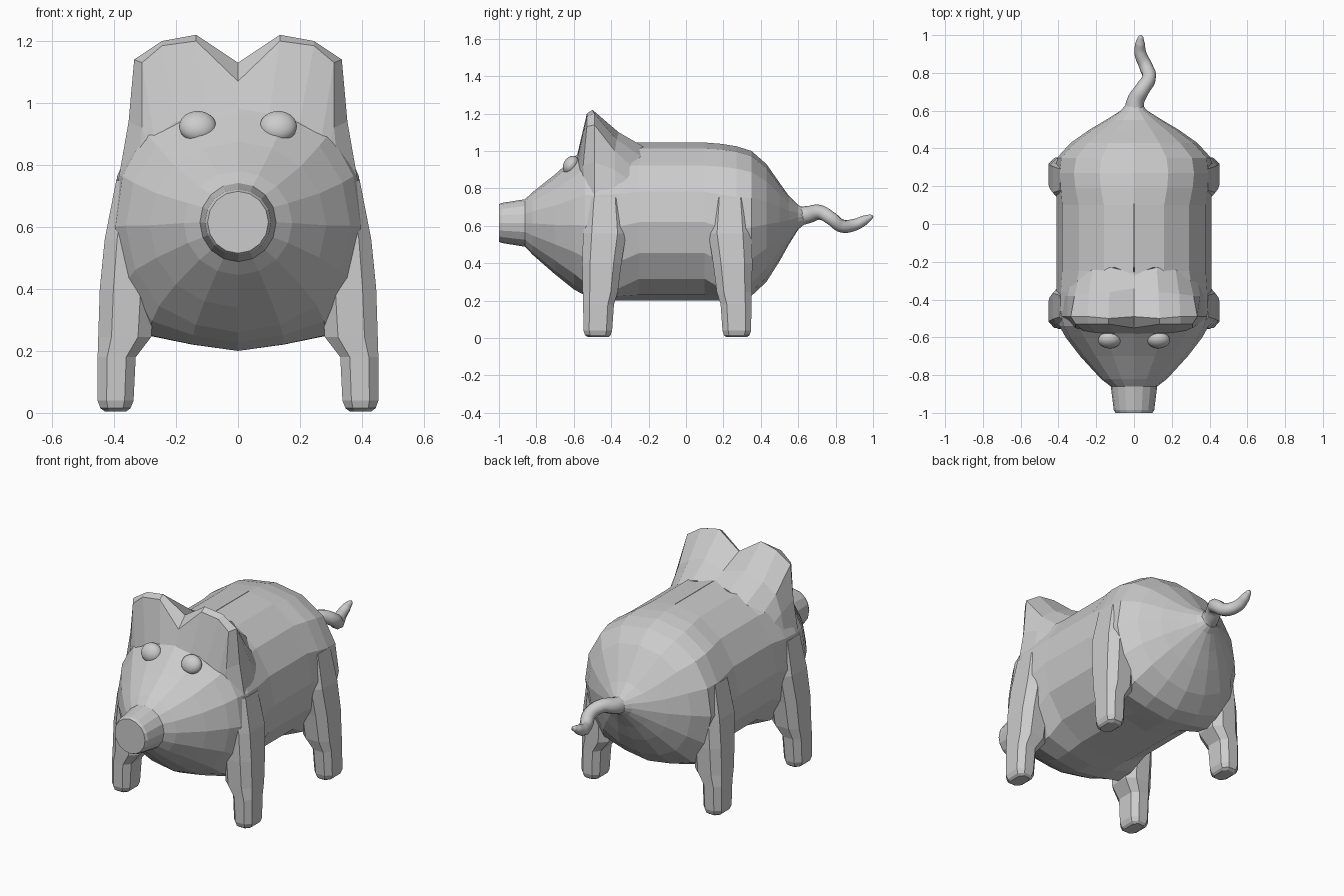
import bpy, bmesh, math
from mathutils import Vector

if "Cube" in bpy.data.objects:
    bpy.data.objects.remove(bpy.data.objects["Cube"])


def loft(name, rings):
    """Closed mesh skinned through rings with equal point counts."""
    bm = bmesh.new()
    loops = [[bm.verts.new(p) for p in r] for r in rings]
    n = len(loops[0])
    for a, b in zip(loops, loops[1:]):
        for i in range(n):
            j = (i + 1) % n
            bm.faces.new((a[i], a[j], b[j], b[i]))
    bm.faces.new(loops[0][::-1])
    bm.faces.new(loops[-1])
    bmesh.ops.recalc_face_normals(bm, faces=bm.faces)
    me = bpy.data.meshes.new(name)
    bm.to_mesh(me)
    bm.free()
    ob = bpy.data.objects.new(name, me)
    bpy.context.collection.objects.link(ob)
    return ob


# Body: round section, blended to a fuller one where the legs join
belly = [(0, -1), (.36, -.95), (.70, -.88), (.90, -.54), (1, -.08),
         (.95, .34), (.77, .71), (.44, .93), (0, 1)]


def section(y, w, zb, zt, t):
    half = []
    for k, (bx, bz) in enumerate(belly):
        a = k * math.pi / 8
        x = math.sin(a) * (1 - t) + bx * t
        z = -math.cos(a) * (1 - t) + bz * t
        half.append((x * w, y, (zb + zt) / 2 + z * (zt - zb) / 2))
    return half + [(-x, yy, z) for x, yy, z in half[-2:0:-1]]


# y, half width, bottom, top, fullness
stations = [(-1, .098, .515, .715, 0), (-.985, .107, .508, .722, 0),
            (-.86, .123, .488, .742, 0), (-.82, .175, .445, .78, 0),
            (-.70, .285, .34, .875, .1), (-.60, .362, .26, .965, .3),
            (-.54, .395, .228, 1.02, .7), (-.46, .41, .2, 1.045, 1),
            (-.36, .41, .2, 1.045, .8), (-.25, .41, .2, 1.045, .1),
            (.10, .41, .2, 1.045, .1), (.19, .41, .2, 1.038, .8),
            (.27, .413, .2, 1.025, 1), (.35, .408, .225, 1.0, .7),
            (.43, .335, .30, .93, .3), (.50, .235, .41, .83, .1),
            (.55, .15, .50, .76, 0), (.60, .07, .58, .71, 0),
            (.63, .045, .605, .695, 0)]
body = loft("body", [section(*s) for s in stations])

# Coin slot: a hairline cut in the back
bpy.ops.mesh.primitive_cube_add(size=1, location=(0, -.075, 1.04))
cutter = bpy.context.object
cutter.name = "slot_cutter"
cutter.scale = (.003, .36, .04)
cutter.hide_render = True
cutter.hide_set(True)
mod = body.modifiers.new("coin_slot", 'BOOLEAN')
mod.operation = 'DIFFERENCE'
mod.solver = 'EXACT'
mod.object = cutter

# Ears: one ridge with two peaks, blended into forehead, shoulders and back
ear_halves = [
    [(0, -.585, .965), (.10, -.58, .965), (.20, -.575, .94), (.27, -.565, .89),
     (.28, -.56, .82), (.25, -.56, .70)],
    [(0, -.55, 1.07), (.135, -.53, 1.20), (.245, -.53, 1.185), (.31, -.53, 1.13),
     (.31, -.55, .92), (.33, -.54, .70)],
    [(0, -.49, 1.13), (.135, -.50, 1.22), (.245, -.49, 1.20), (.335, -.49, 1.14),
     (.353, -.49, .94), (.395, -.49, .70)],
    [(0, -.34, 1.07), (.13, -.36, 1.10), (.24, -.37, 1.06), (.315, -.38, 1.0),
     (.350, -.38, .90), (.39, -.38, .70)],
    [(0, -.26, 1.04), (.12, -.23, 1.025), (.22, -.24, .97), (.29, -.27, .90),
     (.33, -.27, .82), (.36, -.27, .70)]]
loft("ears", [h + [(-x, y, z) for x, y, z in h[:0:-1]] for h in ear_halves])

# Legs: tapered octagons, mirrored front/back and left/right
# z, x range, y range
leg_rings = [(.005, .36, .43, -.525, -.415), (.015, .347, .444, -.54, -.403),
             (.04, .337, .453, -.548, -.395),
             (.18, .33, .453, -.55, -.385), (.245, .28, .451, -.552, -.365),
             (.40, .27, .446, -.555, -.345), (.56, .27, .430, -.55, -.32),
             (.75, .27, .393, -.53, -.34)]


def leg_ring(z, x0, x1, y0, y1):
    pts = []
    for u, v in [(-1, -.6), (-.5, -1), (.5, -1), (1, -.6),
                 (1, .6), (.5, 1), (-.5, 1), (-1, .6)]:
        pts.append(((x0 + x1) / 2 + u * (x1 - x0) / 2,
                    (y0 + y1) / 2 + v * (y1 - y0) / 2, z))
    return pts


for side, sx in (("right", 1), ("left", -1)):
    for end in ("front", "back"):
        loft(f"{end}_{side}_leg",
             [[(sx * x, y if end == "front" else -y - .2, z)
               for x, y, z in leg_ring(*r)] for r in leg_rings])
    # Eyes: flattened balls lying on the sloping face
    bpy.ops.mesh.primitive_uv_sphere_add(segments=24, ring_count=16, radius=1,
                                         location=(sx * .13, -.615, .924))
    eye = bpy.context.object
    eye.name = f"{side}_eye"
    eye.scale = (.06, .04, .053)
    eye.rotation_euler = (math.radians(-30), 0, 0)
    bpy.ops.object.shade_smooth()

# Tail: curly tapering tube
curve = bpy.data.curves.new("tail", 'CURVE')
curve.dimensions = '3D'
curve.bevel_depth = .04
curve.bevel_resolution = 2
curve.resolution_u = 8
curve.use_fill_caps = True
path = [(0, .60, .65, 1.3), (.01, .655, .66, 1.15), (.045, .715, .672, 1),
        (.08, .775, .64, .95), (.065, .83, .6, .9), (.035, .90, .605, .8),
        (.032, .955, .63, .65), (.035, .99, .648, .35), (.036, 1.0, .652, .1)]
sp = curve.splines.new('BEZIER')
sp.bezier_points.add(len(path) - 1)
for bp, (x, y, z, r) in zip(sp.bezier_points, path):
    bp.co = Vector((x, y, z))
    bp.radius = r
    bp.handle_left_type = bp.handle_right_type = 'AUTO'
tail = bpy.data.objects.new("tail", curve)
bpy.context.collection.objects.link(tail)
